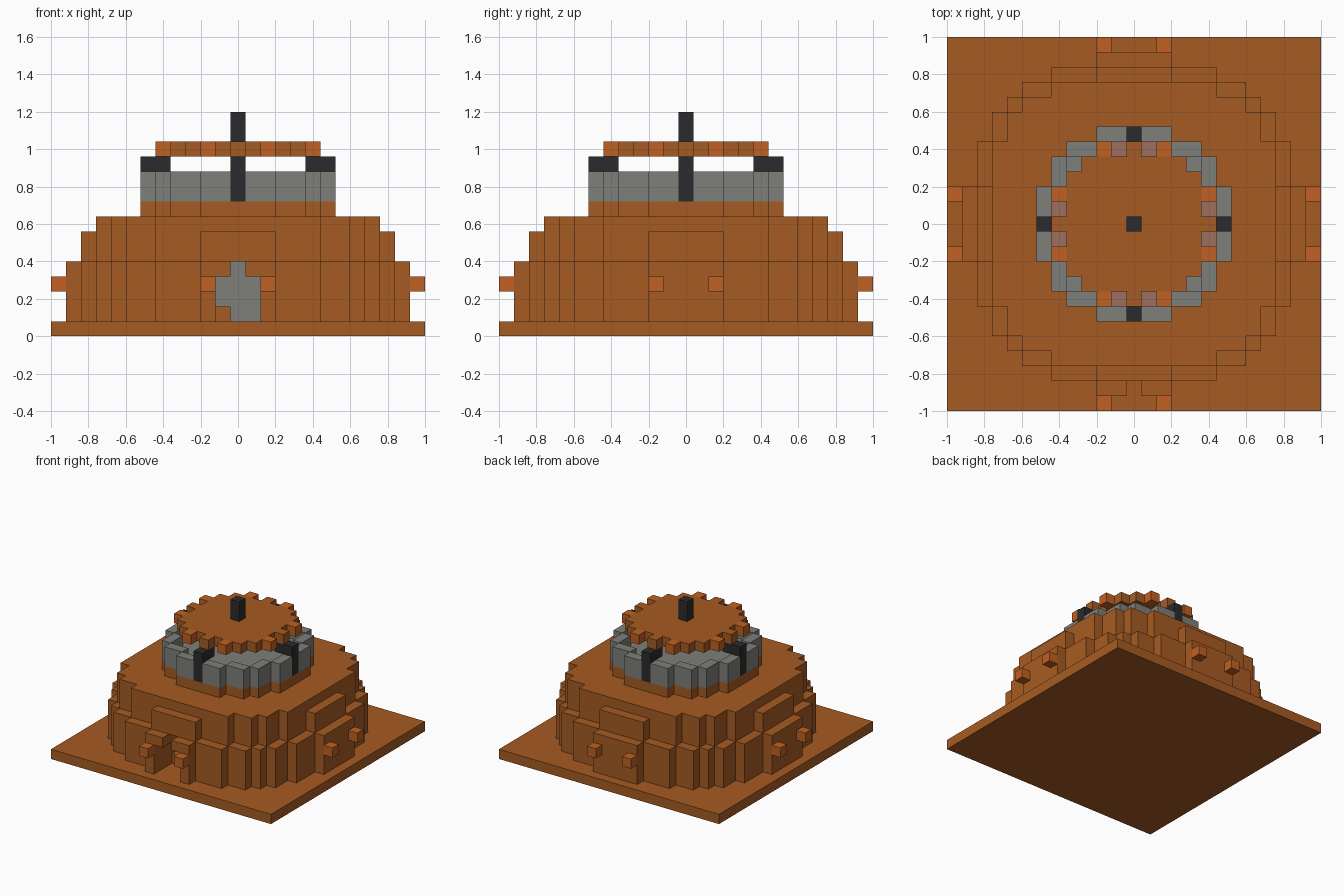
import bpy, bmesh
from mathutils import Vector

U = 0.08  # one block

cube = bpy.data.objects.get("Cube")
if cube:
    bpy.data.objects.remove(cube, do_unlink=True)


def material(name, rgb):
    m = bpy.data.materials.new(name)
    m.use_nodes = True
    m.diffuse_color = (*rgb, 1)
    m.node_tree.nodes["Principled BSDF"].inputs["Base Color"].default_value = (*rgb, 1)
    return m


BROWN = material("warm brown", (0.38, 0.105, 0.016))
ORANGE = material("copper orange", (0.53, 0.12, 0.016))
GREY = material("stone grey", (0.21, 0.215, 0.195))
DARK = material("charcoal", (0.024, 0.024, 0.026))
PINK = material("dusty pink", (0.33, 0.16, 0.11))


def prism(name, points, offset, mat):
    """Extrude a closed outline (in block units) along an offset."""
    bm = bmesh.new()
    face = bm.faces.new([bm.verts.new(Vector(p) * U) for p in points])
    new = bmesh.ops.extrude_face_region(bm, geom=[face])["geom"]
    verts = [v for v in new if isinstance(v, bmesh.types.BMVert)]
    bmesh.ops.translate(bm, verts=verts, vec=Vector(offset) * U)
    bmesh.ops.recalc_face_normals(bm, faces=bm.faces)
    mesh = bpy.data.meshes.new(name)
    bm.to_mesh(mesh)
    bm.free()
    mesh.materials.append(mat)
    obj = bpy.data.objects.new(name, mesh)
    bpy.context.collection.objects.link(obj)
    return obj


def box(name, x, y, z, mat):
    """Box from (low, high) ranges in block units."""
    pts = [(x[0], y[0], z[0]), (x[1], y[0], z[0]), (x[1], y[1], z[0]), (x[0], y[1], z[0])]
    return prism(name, pts, (0, 0, z[1] - z[0]), mat)


def block(name, cx, cy, z0, z1, mat):
    return box(name, (cx - .5, cx + .5), (cy - .5, cy + .5), (z0, z1), mat)


def disc(name, steps, z0, z1, mat):
    """Stepped round slab; steps are (half width, row) pairs of one quarter."""
    quarter = []
    for i, (w, r) in enumerate(steps):
        quarter.append((w + .5, r + .5))
        if i + 1 < len(steps):
            quarter.append((w + .5, steps[i + 1][1] + .5))
    points = []
    for _ in range(4):
        points += [(x, y, z0) for x, y in quarter]
        quarter = [(y, -x) for x, y in quarter]
    return prism(name, points, (0, 0, z1 - z0), mat)


def cut(target, cutter):
    """Carve the cutter out of the target and discard it."""
    cutter.hide_render = True
    mod = target.modifiers.new("carve", 'BOOLEAN')
    mod.operation = 'DIFFERENCE'
    mod.solver = 'EXACT'
    mod.object = cutter
    bpy.context.view_layer.objects.active = target
    bpy.ops.object.modifier_apply(modifier=mod.name)
    bpy.data.objects.remove(cutter, do_unlink=True)


def quarter_turns(x, y):
    for _ in range(4):
        yield x, y
        x, y = y, -x


# Ground plate and stepped dome
box("ground_plate", (-12.5, 12.5), (-12.5, 12.5), (0, 1), BROWN)
lower = disc("lower_tier", [(2, 11), (5, 10), (7, 9), (8, 8), (9, 7), (10, 5), (11, 2)], 1, 5, BROWN)
disc("middle_tier", [(2, 10), (5, 9), (7, 8), (8, 7), (9, 5), (10, 2)], 5, 7, BROWN)
disc("upper_tier", [(5, 9), (7, 8), (8, 7), (9, 5)], 7, 8, BROWN)

# Doorway with a stone wall behind it
door = [(-1.5, .8), (1.5, .8), (1.5, 4), (.5, 4), (.5, 5.2), (-.5, 5.2), (-.5, 4), (-1.5, 4)]
cut(lower, prism("door_cutter", [(x, -12, z) for x, z in door], (0, 4.5, 0), GREY))
box("door_back_wall", (-1.5, 1.5), (-7.6, -7.3), (1, 5), GREY)
block("door_step", -1, -8.1, 1, 2, BROWN)

# Copper lamps round the lower tier
for side in (-2, 2):
    for x, y in quarter_turns(side, 12):
        block("wall_lamp", x, y, 3, 4, ORANGE)

# Collar and stone basin
rim = [(2, 6), (4, 5), (5, 4), (6, 2)]
disc("collar", rim, 8, 9, BROWN)
basin = disc("stone_basin", rim, 9, 11, GREY)
cut(basin, disc("basin_cutter", [(2, 5), (4, 4), (5, 2)], 10, 12, GREY))

# Posts with arms that carry the roof
for x, y in quarter_turns(0, 6):
    block("roof_post", x * 1.002, y * 1.002, 9, 12, DARK)
for x, y in quarter_turns(0, 5):
    block("roof_arm", x, y, 11, 12, DARK)
    block("roof_tooth", x, y, 12, 13, BROWN)
for side in (-1, 1):
    for x, y in quarter_turns(side, 5):
        block("floor_tile", x, y, 10, 10.1, PINK)
    for x, y in quarter_turns(side * 2, 5):
        block("roof_lamp", x, y, 12, 13, ORANGE)

# Roof and central mast
disc("roof", [(3, 4), (4, 3)], 12, 13, BROWN)
block("mast", 0, 0, 10, 15, DARK)
